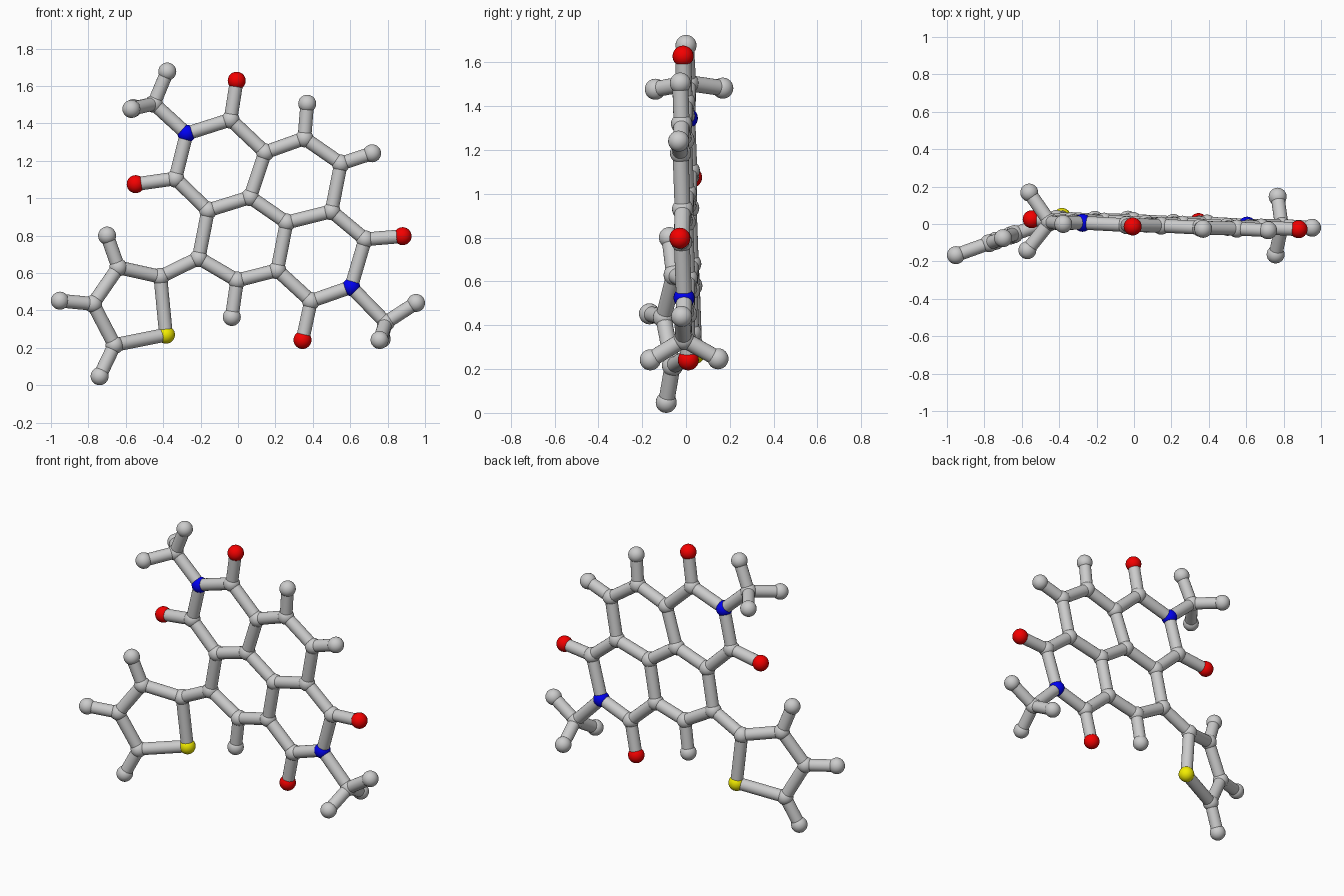
import bpy
from mathutils import Vector

if "Cube" in bpy.data.objects:
    bpy.data.objects.remove(bpy.data.objects["Cube"])

TUBE = 0.0365
BALL = 0.048
NAMES = {"C": "carbon_joint", "N": "nitrogen_joint", "S": "sulfur_joint",
         "O": "oxygen_ball", "H": "hydrogen_ball"}


def material(name, rgb):
    m = bpy.data.materials.new(name)
    m.diffuse_color = (*rgb, 1)
    m.use_nodes = True
    m.node_tree.nodes["Principled BSDF"].inputs["Base Color"].default_value = m.diffuse_color
    return m


MATS = {"O": material("red", (0.9, 0, 0)),
        "N": material("blue", (0, 0, 0.9)),
        "S": material("yellow", (0.9, 0.85, 0))}


def ball(key, pos):
    kind = key[0]
    bpy.ops.mesh.primitive_uv_sphere_add(segments=24, ring_count=16,
                                         radius=BALL, location=pos)
    ob = bpy.context.object
    ob.name = NAMES[kind]
    bpy.ops.object.shade_smooth()
    if kind in MATS:
        ob.data.materials.append(MATS[kind])


def rod(a, b):
    d = b - a
    bpy.ops.mesh.primitive_cylinder_add(vertices=20, radius=TUBE, depth=d.length,
                                        location=(a + b) / 2)
    ob = bpy.context.object
    ob.name = "bond_rod"
    ob.rotation_euler = d.to_track_quat('Z', 'Y').to_euler()
    bpy.ops.object.shade_smooth_by_angle()


# Flat fused-ring core, lying in a slightly tilted plane (x, z)
core = {
    "Na": (-.275, 1.345), "Ca": (-.04, 1.42), "Oa": (-.007, 1.628),
    "Cb": (-.335, 1.105), "Ob": (-.547, 1.075), "Cc": (-.16, .935),
    "Cd": (-.21, .68), "Ce": (-.005, .56), "He": (-.033, .365),
    "Cf": (.21, .615), "Cg": (.26, .87), "Ch": (.065, 1.005),
    "Ci": (.145, 1.245), "Cj": (.355, 1.32), "Hj": (.37, 1.505),
    "Ck": (.55, 1.185), "Hk": (.717, 1.24), "Cl": (.50, .93),
    "Cm": (.68, .78), "Om": (.88, .797), "Nb": (.605, .525),
    "Cn": (.39, .45), "On": (.345, .242),
}
atoms = {k: Vector((x, .032 - .043 * x - .028 * z, z)) for k, (x, z) in core.items()}

# Five-sided side ring, twisted out of the core plane
ring = {
    "Cp": (-.415, .58), "Cq": (-.64, .63), "Hq": (-.70, .80),
    "Cr": (-.775, .435), "Hr": (-.952, .452), "Cs": (-.66, .215),
    "Hs": (-.74, .048), "Sa": (-.385, .27),
}
atoms.update({k: Vector((x, -.083 + .36 * (x + .72), z)) for k, (x, z) in ring.items()})

# Two end groups with three balls each
ends = {
    "Ct": (-.45, .01, 1.505), "Ht": (-.378, .0, 1.677),
    "Hu": (-.56, .168, 1.482), "Hv": (-.57, -.14, 1.477),
    "Cw": (.79, -.01, .335), "Hw": (.952, -.02, .44),
    "Hx": (.768, .146, .247), "Hy": (.757, -.163, .242),
}
atoms.update({k: Vector(p) for k, p in ends.items()})

# Chains of joined parts
chains = [
    "Na Ca Ci Ch Cc Cb Na", "Cc Cd Ce Cf Cg Ch", "Ci Cj Ck Cl Cg",
    "Cl Cm Nb Cn Cf", "Ca Oa", "Cb Ob", "Cm Om", "Cn On",
    "Ce He", "Cj Hj", "Ck Hk", "Cd Cp Cq Cr Cs Sa Cp",
    "Cq Hq", "Cr Hr", "Cs Hs", "Na Ct Ht", "Ct Hu", "Ct Hv",
    "Nb Cw Hw", "Cw Hx", "Cw Hy",
]
for key, pos in atoms.items():
    ball(key, pos)
for chain in chains:
    keys = chain.split()
    for a, b in zip(keys, keys[1:]):
        rod(atoms[a], atoms[b])
